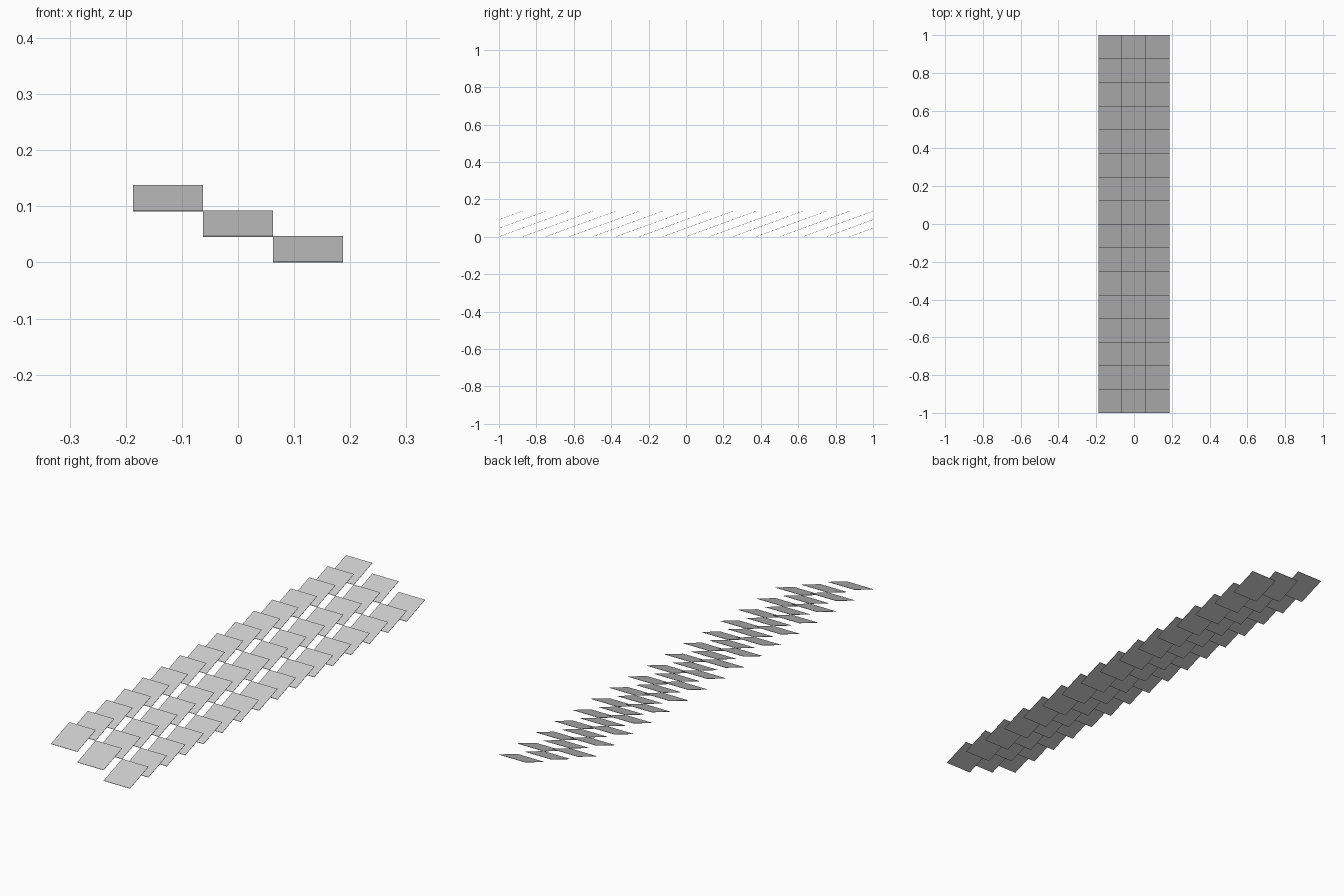
import bpy, bmesh
from mathutils import Matrix

if "Cube" in bpy.data.objects:
    bpy.data.objects.remove(bpy.data.objects["Cube"])

STEP = 0.125      # plan size of each slat
RISE = 0.0455     # height gained along each slat and between columns
THICK = 0.0013    # vertical thickness


def sloped_slat(name, x, y, z):
    """Thin square slat, sheared so it rises towards +y."""
    bm = bmesh.new()
    bmesh.ops.create_cube(bm, size=1)
    for v in bm.verts:
        px, py, pz = v.co
        v.co = (x + px * STEP, y + py * STEP,
                z + (py + 0.5) * RISE + (pz + 0.5) * THICK)
    me = bpy.data.meshes.new(name)
    bm.to_mesh(me)
    bm.free()
    ob = bpy.data.objects.new(name, me)
    bpy.context.collection.objects.link(ob)


# Three stepped columns of sixteen slats, highest on the left
for col in range(3):
    for row in range(16):
        sloped_slat(f"slat_{col}_{row}", (col - 1) * STEP,
                    -1 + (row + 0.5) * STEP, (2 - col) * RISE)
